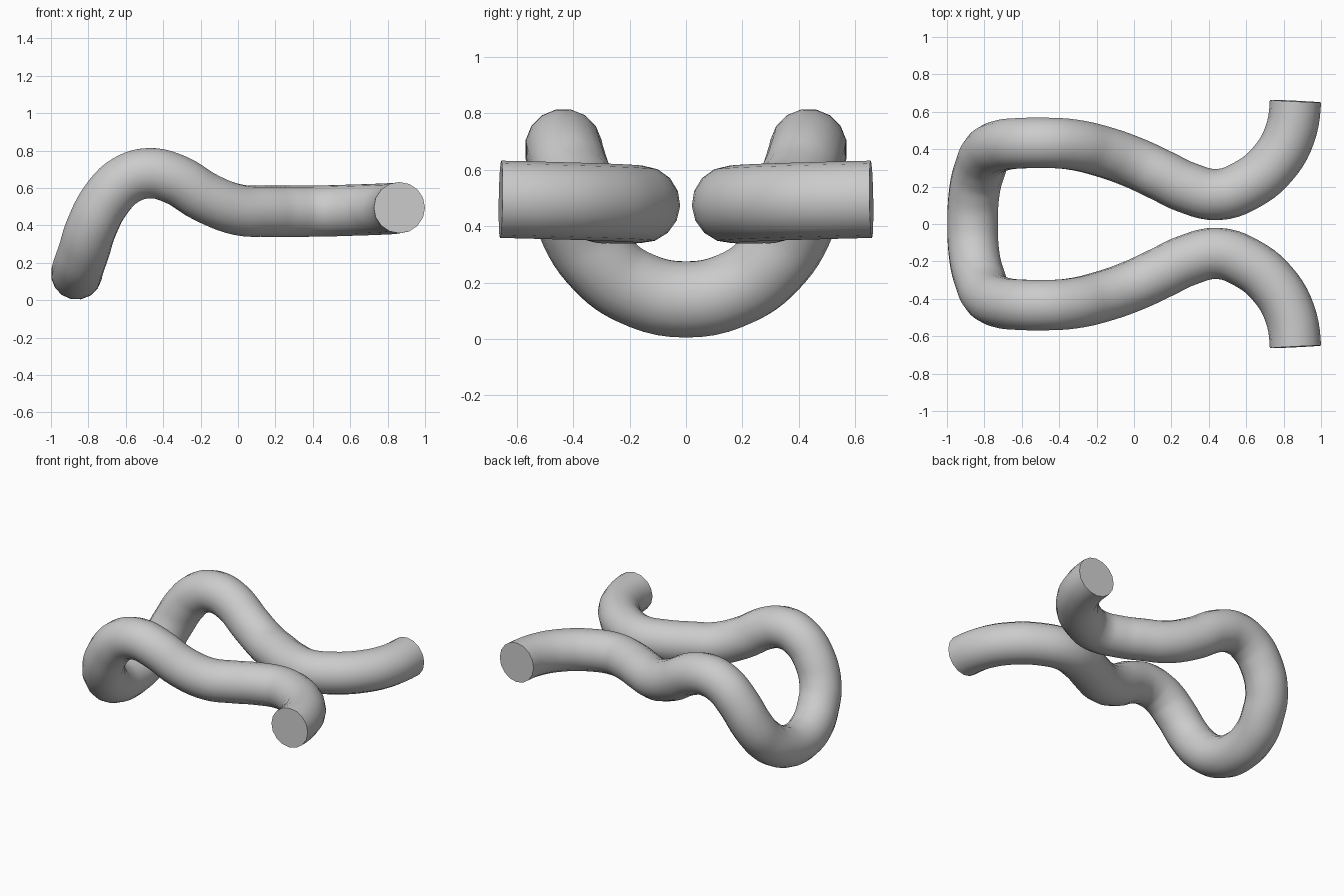
import bpy
import math
from mathutils import Vector

if "Cube" in bpy.data.objects:
    bpy.data.objects.remove(bpy.data.objects["Cube"])

RADIUS = 0.137

# Centreline of one half, from the middle of the low U-bend to the start of the flared end
half = [
    (-0.822, 0.30, 0.268), (-0.785, 0.38, 0.385), (-0.70, 0.422, 0.545),
    (-0.60, 0.432, 0.642), (-0.475, 0.434, 0.679), (-0.34, 0.426, 0.648),
    (-0.17, 0.388, 0.548), (0.0, 0.328, 0.484), (0.15, 0.258, 0.476), (0.28, 0.196, 0.476),
]
half.insert(0, (-0.851, 0.19, 0.185))
middle = (-0.863, 0.0, 0.140)

# Flared end: a quarter turn outwards, rising slightly
for deg in (-88, -66, -44, -22, 0):
    a = math.radians(deg)
    t = (deg + 88) / 88
    half.append((0.433 + 0.43 * math.cos(a), 0.657 + (0.50 - 0.06 * math.sin(math.pi * t) * 0.3) * math.sin(a),
                 0.477 + 0.018 * t))

mirrored = [(x, -y, z) for x, y, z in reversed(half)]
points = mirrored + [middle] + half

# Bent round bar swept along the centreline
curve = bpy.data.curves.new("bent_bar", "CURVE")
curve.dimensions = "3D"
curve.bevel_depth = RADIUS
curve.bevel_resolution = 6
curve.resolution_u = 5
curve.use_fill_caps = True
spline = curve.splines.new("BEZIER")
spline.bezier_points.add(len(points) - 1)
for bp, co in zip(spline.bezier_points, points):
    bp.co = co
    bp.handle_left_type = bp.handle_right_type = "AUTO"

bar = bpy.data.objects.new("bent_bar", curve)
bpy.context.collection.objects.link(bar)
bpy.context.view_layer.update()

# Square the two end faces to the side direction
for bp, side in ((spline.bezier_points[0], -1), (spline.bezier_points[-1], 1)):
    bp.handle_left_type = bp.handle_right_type = "FREE"
    out = Vector((0.003, side * 0.06, 0.001))
    bp.handle_right = bp.co + out * side
    bp.handle_left = bp.co - out * side

bpy.context.view_layer.objects.active = bar
bar.select_set(True)
bpy.ops.object.convert(target="MESH")

# Weld the caps to the tube and smooth the round surface
bar = bpy.context.view_layer.objects.active
bar.name = "bent_bar"
bpy.ops.object.mode_set(mode="EDIT")
bpy.ops.mesh.select_all(action="SELECT")
bpy.ops.mesh.remove_doubles(threshold=0.0005)
bpy.ops.mesh.normals_make_consistent(inside=False)
bpy.ops.object.mode_set(mode="OBJECT")
bpy.ops.object.shade_smooth_by_angle(angle=math.radians(35))
